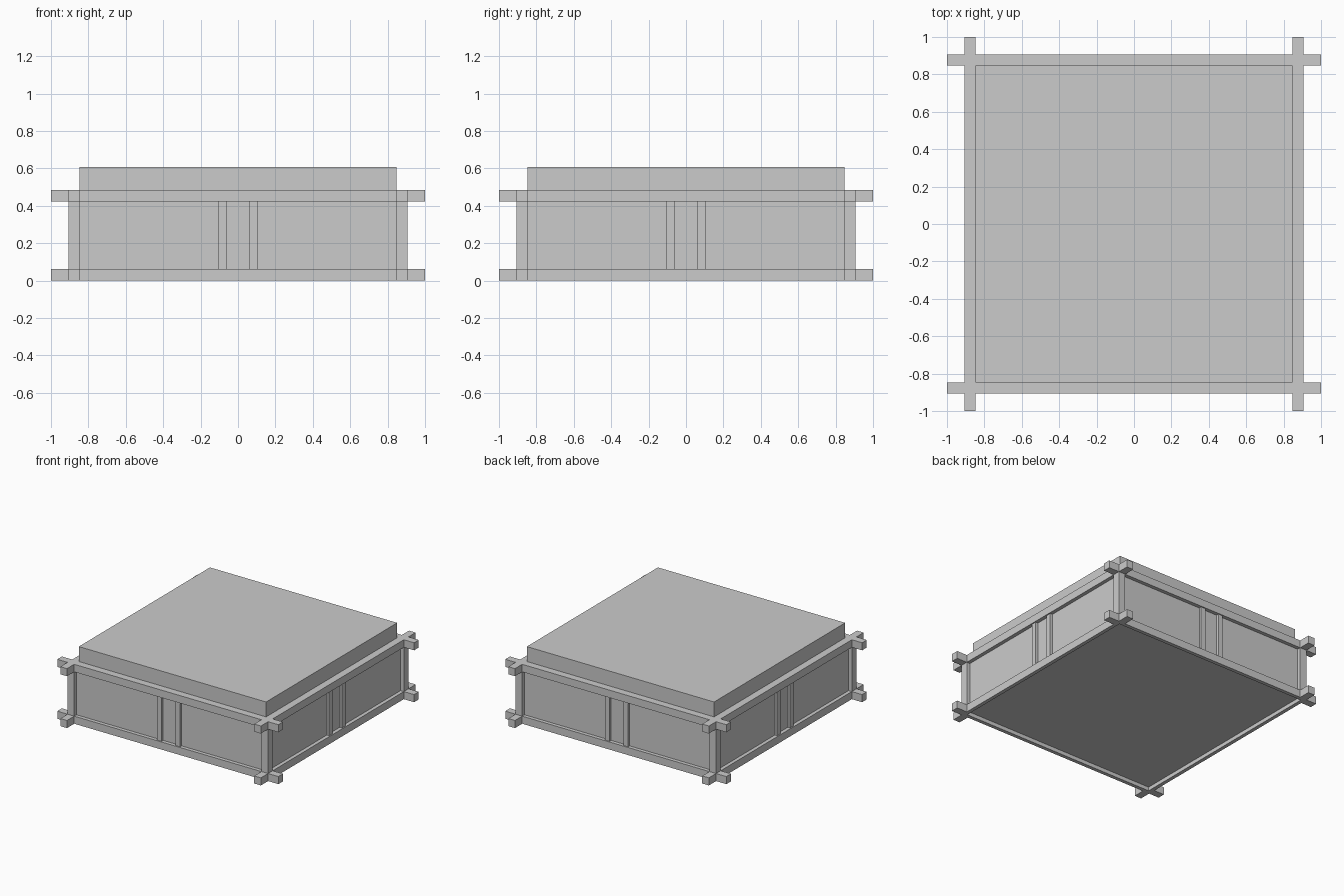
import bpy
import bmesh
from mathutils import Matrix, Vector

cube = bpy.data.objects.get("Cube")
if cube:
    bpy.data.objects.remove(cube, do_unlink=True)

grey = bpy.data.materials.new("plain grey")
grey.use_nodes = True
colour = (0.6, 0.6, 0.6, 1)
grey.diffuse_color = colour
grey.node_tree.nodes["Principled BSDF"].inputs["Base Color"].default_value = colour


def box(name, low, high, turn=0):
    """Box between two corners, turned by quarter turns about z."""
    low, high = Vector(low), Vector(high)
    bm = bmesh.new()
    bmesh.ops.create_cube(bm, size=1)
    bmesh.ops.scale(bm, vec=high - low, verts=bm.verts)
    bmesh.ops.translate(bm, vec=(low + high) / 2, verts=bm.verts)
    bmesh.ops.rotate(bm, cent=(0, 0, 0), verts=bm.verts,
                     matrix=Matrix.Rotation(turn * 1.5707963, 3, "Z"))
    mesh = bpy.data.meshes.new(name)
    bm.to_mesh(mesh)
    bm.free()
    mesh.materials.append(grey)
    obj = bpy.data.objects.new(name, mesh)
    bpy.context.collection.objects.link(obj)
    return obj


INNER, PANEL, OUTER = 0.847, 0.877, 0.907
BEAM, RAIL_LOW, RAIL_HIGH, TOP = 0.062, 0.424, 0.486, 0.608
FLOOR = BEAM / 2
SLAT = 0.021

# Wide panelled body with its floor half way up the lower beams, and a slab on top
box("panelled_body", (-PANEL, -PANEL, FLOOR), (PANEL, PANEL, RAIL_LOW))
box("top_slab", (-INNER, -INNER, RAIL_LOW), (INNER, INNER, TOP))

# Each side has two crossing beams, a corner post and two slats
for turn, side in enumerate(("front", "left", "back", "right")):
    box(side + "_upper_beam", (-1, -OUTER, RAIL_LOW), (1, -INNER, RAIL_HIGH), turn)
    box(side + "_corner_post", (INNER, -OUTER, BEAM), (OUTER, -INNER, RAIL_LOW), turn)

    # The lower beam is slim along the body and full width at its ends
    box(side + "_lower_beam", (-PANEL, -OUTER, 0), (PANEL, -PANEL, BEAM), turn)
    for label, x in (("a", -1), ("b", PANEL)):
        box(side + "_lower_beam_end_" + label, (x, -OUTER, 0),
            (x + 1 - PANEL, -INNER, BEAM), turn)

    # Square slats, half sunk into the panel
    for label, x in (("a", -0.0835), ("b", 0.0835)):
        box(side + "_slat_" + label, (x - SLAT, -PANEL - SLAT, BEAM),
            (x + SLAT, -PANEL + SLAT, RAIL_LOW), turn)
